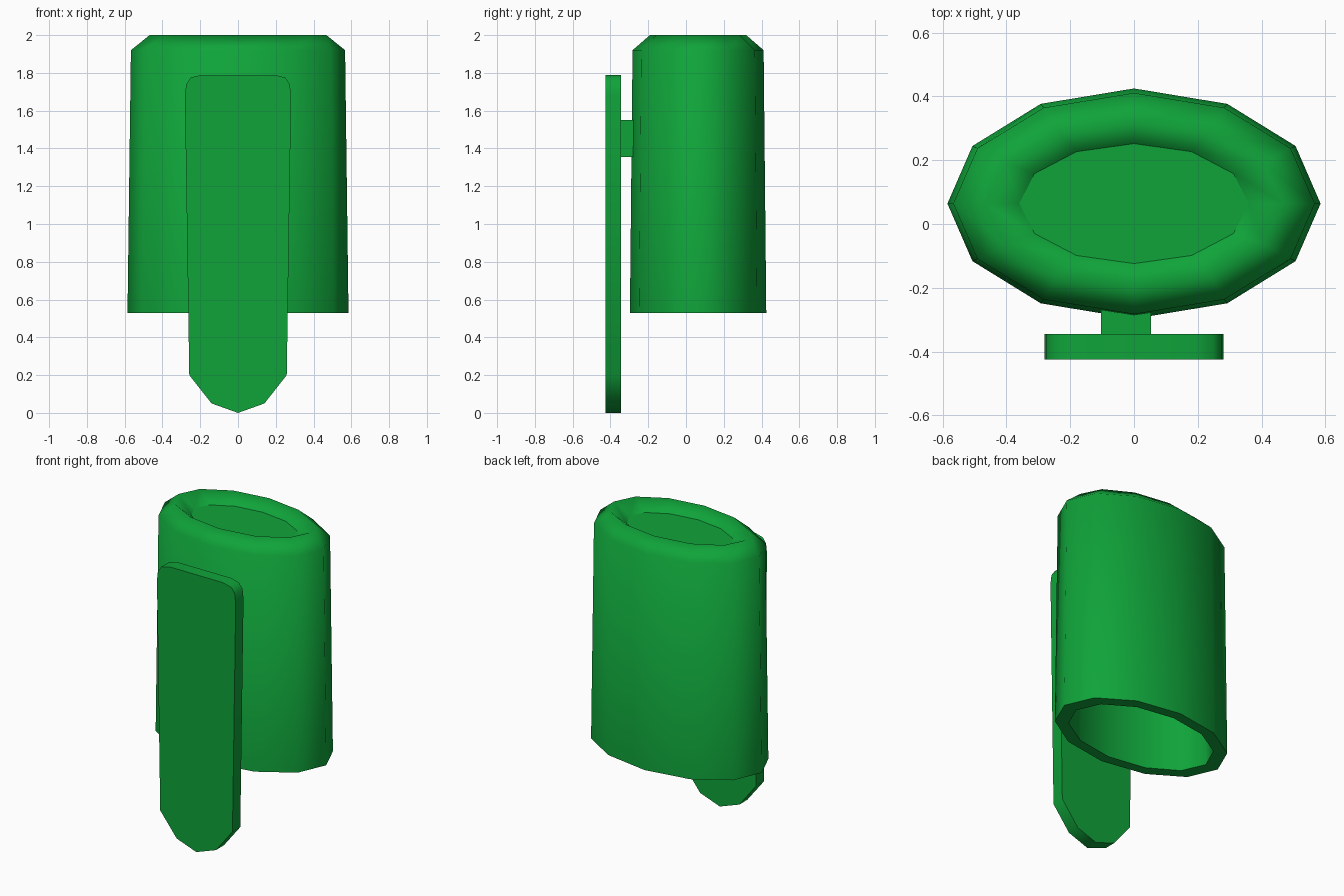
import bpy, bmesh, math

if "Cube" in bpy.data.objects:
    bpy.data.objects.remove(bpy.data.objects["Cube"])

green = bpy.data.materials.new("green plastic")
green.diffuse_color = (0.005, 0.37, 0.042, 1)
green.use_nodes = True
green.node_tree.nodes["Principled BSDF"].inputs["Base Color"].default_value = green.diffuse_color


def finish(bm, name):
    bmesh.ops.recalc_face_normals(bm, faces=bm.faces[:])
    mesh = bpy.data.meshes.new(name)
    bm.to_mesh(mesh)
    bm.free()
    mesh.materials.append(green)
    obj = bpy.data.objects.new(name, mesh)
    bpy.context.collection.objects.link(obj)
    return obj


# Hollow oval cap: rings of (radius x, radius y, height, sharp ring edge)
SIDES, CY = 12, 0.064
rings = [
    (0.47, 0.275, 1.85, True),    # ceiling of the hollow
    (0.495, 0.295, 0.53, True),   # inner lip
    (0.585, 0.361, 0.53, True),   # outer lip
    (0.567, 0.347, 1.92, False),  # shoulder
    (0.468, 0.255, 2.00, False),  # rim
    (0.36, 0.188, 1.935, True),   # dished floor
]
bm = bmesh.new()
loops = []
for rx, ry, z, sharp in rings:
    loops.append([bm.verts.new((rx * math.cos(2 * math.pi * i / SIDES),
                                CY + ry * math.sin(2 * math.pi * i / SIDES), z))
                  for i in range(SIDES)])
for a, b in zip(loops, loops[1:]):
    for i in range(SIDES):
        j = (i + 1) % SIDES
        bm.faces.new((a[i], a[j], b[j], b[i])).smooth = True
bm.faces.new(loops[0])
bm.faces.new(loops[-1])
for loop, ring in zip(loops, rings):
    if ring[3]:
        for i in range(SIDES):
            bm.edges.get((loop[i], loop[(i + 1) % SIDES])).smooth = False
finish(bm, "cap_body")

# Clip: mirrored outline extruded in depth
half = [(0.14, 0.05), (0.258, 0.2), (0.281, 1.68), (0.274, 1.74),
        (0.25, 1.775), (0.19, 1.79)]
outline = [(0, 0)] + half + [(-x, z) for x, z in reversed(half)]
bm = bmesh.new()
front = bm.faces.new([bm.verts.new((x, -0.425, z)) for x, z in outline])
ext = bmesh.ops.extrude_face_region(bm, geom=[front], use_keep_orig=True)
for v in ext["geom"]:
    if isinstance(v, bmesh.types.BMVert):
        v.co.y = -0.345
for f in bm.faces:
    f.smooth = len(f.verts) == 4
for e in bm.edges:
    if any(len(f.verts) > 4 for f in e.link_faces):
        e.smooth = False
finish(bm, "clip")

# Short block joining clip to cap
bm = bmesh.new()
bmesh.ops.create_cube(bm, size=1)
for v in bm.verts:
    v.co = (v.co.x * 0.158 - 0.025, v.co.y * 0.10 - 0.30, v.co.z * 0.195 + 1.452)
finish(bm, "clip_joint")
